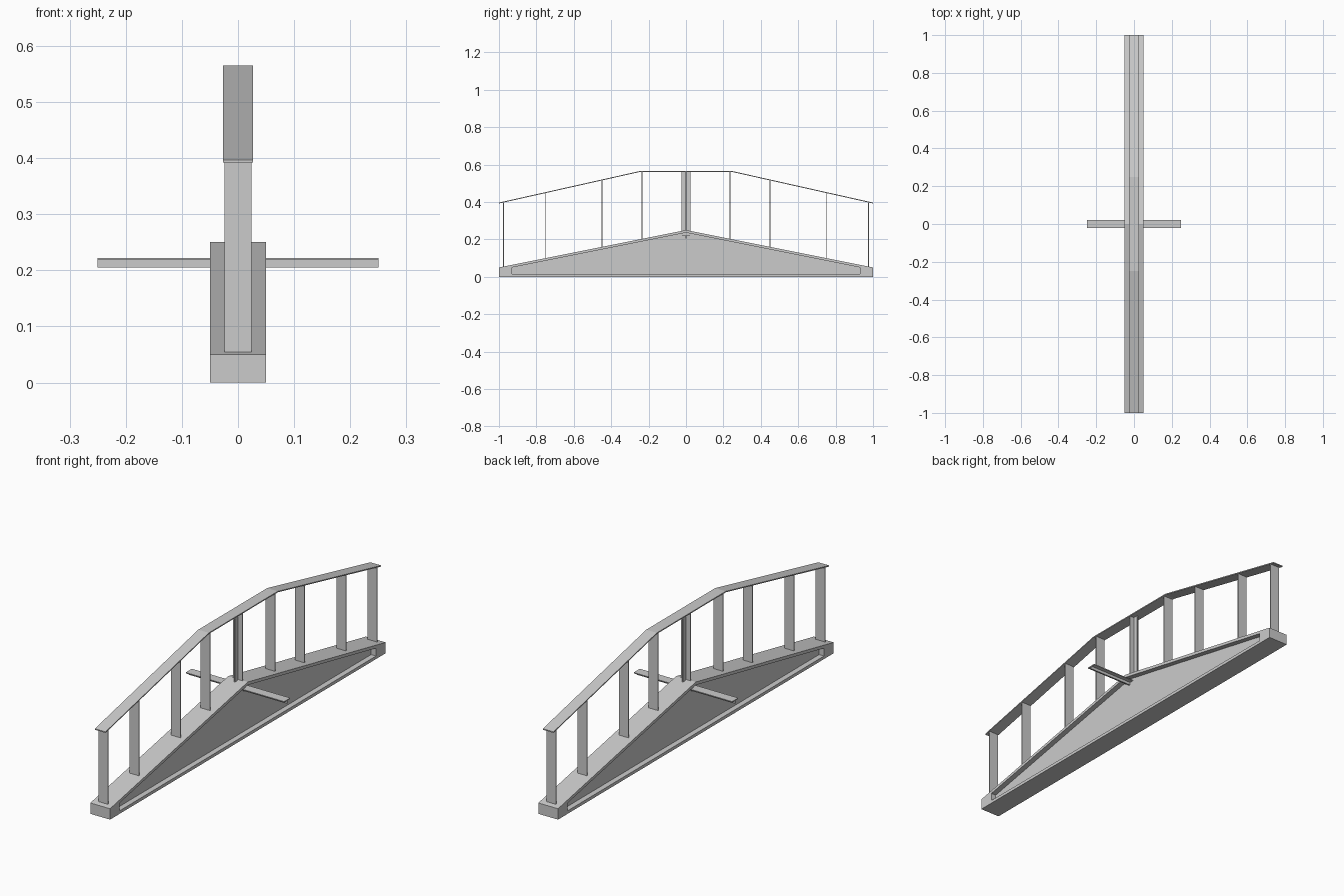
import bpy, bmesh
from mathutils import Vector

if "Cube" in bpy.data.objects:
    bpy.data.objects.remove(bpy.data.objects["Cube"])


def mesh_object(name, bm):
    bmesh.ops.recalc_face_normals(bm, faces=bm.faces)
    me = bpy.data.meshes.new(name)
    bm.to_mesh(me)
    bm.free()
    ob = bpy.data.objects.new(name, me)
    bpy.context.collection.objects.link(ob)
    return ob


def extrude(name, outline, half):
    """Prism of a (y, z) outline running along x."""
    bm = bmesh.new()
    f = bm.faces.new([bm.verts.new((-half, y, z)) for y, z in outline])
    r = bmesh.ops.extrude_face_region(bm, geom=[f])
    verts = [v for v in r["geom"] if isinstance(v, bmesh.types.BMVert)]
    bmesh.ops.translate(bm, verts=verts, vec=(2 * half, 0, 0))
    return mesh_object(name, bm)


def box(name, lo, hi):
    (x0, y0, z0), (x1, y1, z1) = lo, hi
    ob = extrude(name, [(y0, z0), (y1, z0), (y1, z1), (y0, z1)], (x1 - x0) / 2)
    ob.location.x = (x0 + x1) / 2
    return ob


def beam_top(y):
    return 0.25 - 0.2 * abs(y)


# Gabled beam with a recessed panel on each long side
outline = [(-1, 0), (1, 0), (1, 0.05), (0, 0.25), (-1, 0.05)]
panel = [(-0.93, 0.014), (0.93, 0.014), (0.93, 0.05), (0, 0.236), (-0.93, 0.05)]
bm = bmesh.new()
rings = []
for x, pts in ((-0.025, panel), (-0.05, panel), (-0.05, outline),
               (0.05, outline), (0.05, panel), (0.025, panel)):
    rings.append([bm.verts.new((x, y, z)) for y, z in pts])
for a, b in zip(rings, rings[1:]):
    for i in range(5):
        j = (i + 1) % 5
        bm.faces.new((a[i], a[j], b[j], b[i]))
bm.faces.new(rings[0])
bm.faces.new(rings[-1])
mesh_object("gabled_beam", bm)

# Handrail: thin bent strip
top = [(-1, 0.397), (-0.25, 0.565), (0.25, 0.565), (1, 0.397)]
extrude("handrail", top + [(y, z - 0.005) for y, z in reversed(top)], 0.027)

# Flat rail posts
for s in (-1, 1):
    for y in (0.235, 0.45, 0.75, 0.975):
        rail = 0.562 if y < 0.25 else 0.562 - 0.224 * (y - 0.25)
        c = s * y
        box("rail_post", (-0.024, c - 0.0025, beam_top(y) - 0.003),
            (0.024, c + 0.0025, rail))

# Central post with a cross-shaped section
box("centre_post_web", (-0.024, -0.0025, 0.205), (0.024, 0.0025, 0.562))
box("centre_post_fin", (-0.0025, -0.024, 0.205), (0.0025, 0.024, 0.562))

# Cross arm with a T section
extrude("cross_arm", [(-0.022, 0.222), (-0.022, 0.218), (-0.003, 0.218), (-0.003, 0.205),
                      (0.003, 0.205), (0.003, 0.218), (0.022, 0.218), (0.022, 0.222)], 0.25)
